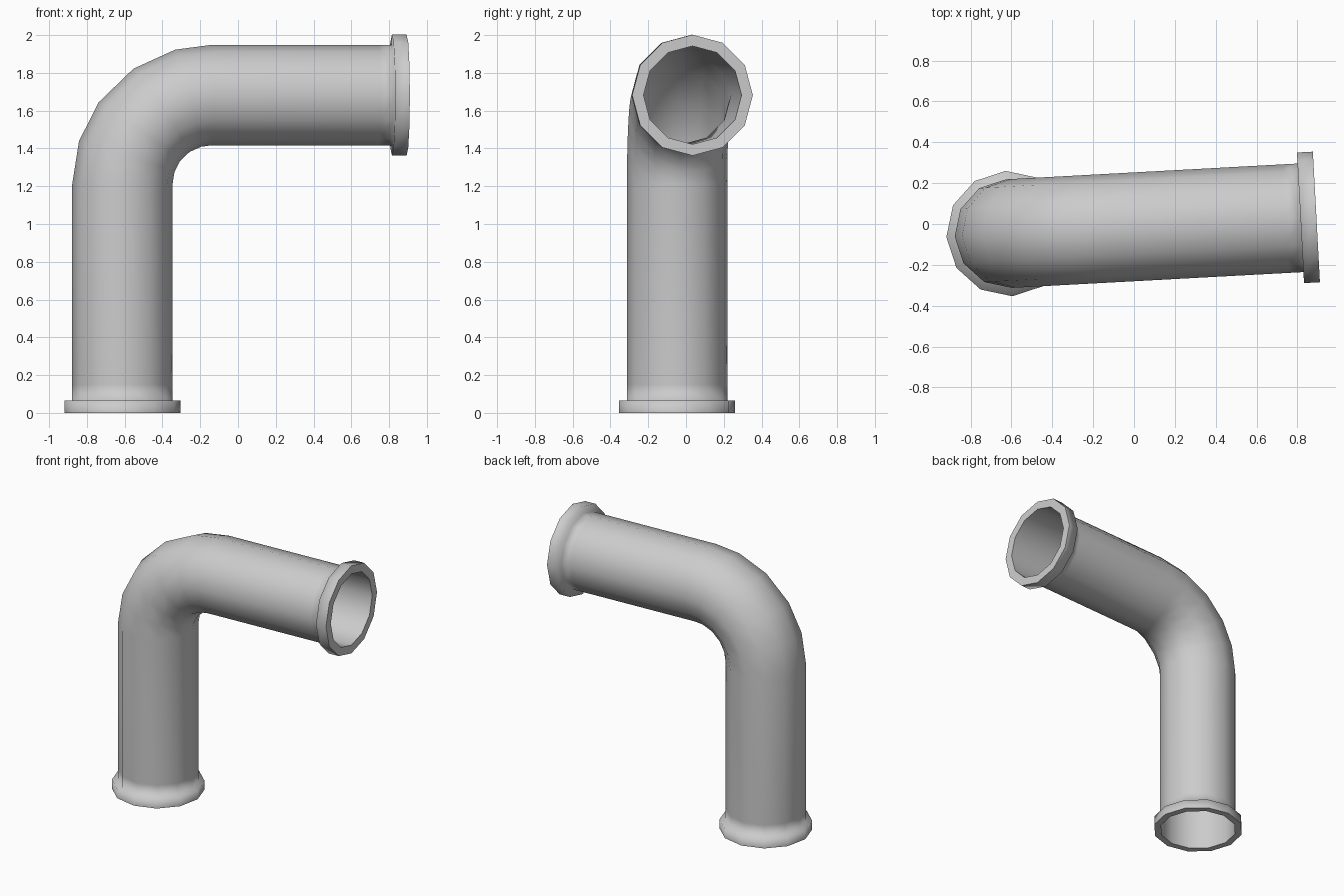
import bpy, bmesh
from math import sin, cos, pi, radians
from mathutils import Vector, Matrix

if "Cube" in bpy.data.objects:
    bpy.data.objects.remove(bpy.data.objects["Cube"])

SIDES = 12
R, WALL = 0.266, 0.260       # pipe outer and inner radius
BEND, TOP = 0.47, 1.682      # bend radius, height of the horizontal axis
END = 1.507                  # length along the horizontal run
place = Matrix.Translation((-0.612, -0.047, 0)) @ Matrix.Rotation(radians(3.1), 4, 'Z')

bm = bmesh.new()


def ring(u, z, deg, r):
    """Ring around an axis at (u, z); deg = 0 points up, 90 points along the run."""
    a = radians(deg)
    out = Vector((-cos(a), 0, sin(a)))
    side = Vector((0, 1, 0))
    verts = []
    for i in range(SIDES):
        t = 2 * pi * i / SIDES
        p = Vector((u, 0, z)) + r * (cos(t) * out + sin(t) * side)
        verts.append(bm.verts.new(place @ p))
    return verts


def bridge(a, b, smooth=True):
    for i in range(SIDES):
        j = (i + 1) % SIDES
        f = bm.faces.new((a[i], a[j], b[j], b[i]))
        f.smooth = smooth


# centre line: riser, elbow, horizontal run
path = [(0, 0.15, 0)]
for d in (0, 18, 36, 56, 75, 90):
    a = radians(d)
    path.append((BEND - BEND * cos(a), TOP - BEND + BEND * sin(a), d))
path.append((END - 0.15, TOP, 90))

# outer skin with a stepped flange at each end
outer = [ring(0, 0, 0, 0.307), ring(0, 0.065, 0, 0.307), ring(0, 0.065, 0, R)]
outer += [ring(u, z, d, R) for u, z, d in path]
outer += [ring(END - 0.078, TOP, 90, R), ring(END - 0.078, TOP, 90, 0.32),
          ring(END, TOP, 90, 0.32)]
for a, b in zip(outer, outer[1:]):
    bridge(a, b)

# inner skin
inner = [ring(0, 0, 0, WALL)]
inner += [ring(u, z, d, WALL) for u, z, d in path]
inner += [ring(END, TOP, 90, WALL)]
for a, b in zip(inner, inner[1:]):
    bridge(b, a)

# flat rims joining the skins
bridge(inner[0], outer[0], False)
bridge(outer[-1], inner[-1], False)

bmesh.ops.recalc_face_normals(bm, faces=bm.faces)
mesh = bpy.data.meshes.new("elbow_pipe")
bm.to_mesh(mesh)
bm.free()
pipe = bpy.data.objects.new("elbow_pipe", mesh)
bpy.context.collection.objects.link(pipe)
